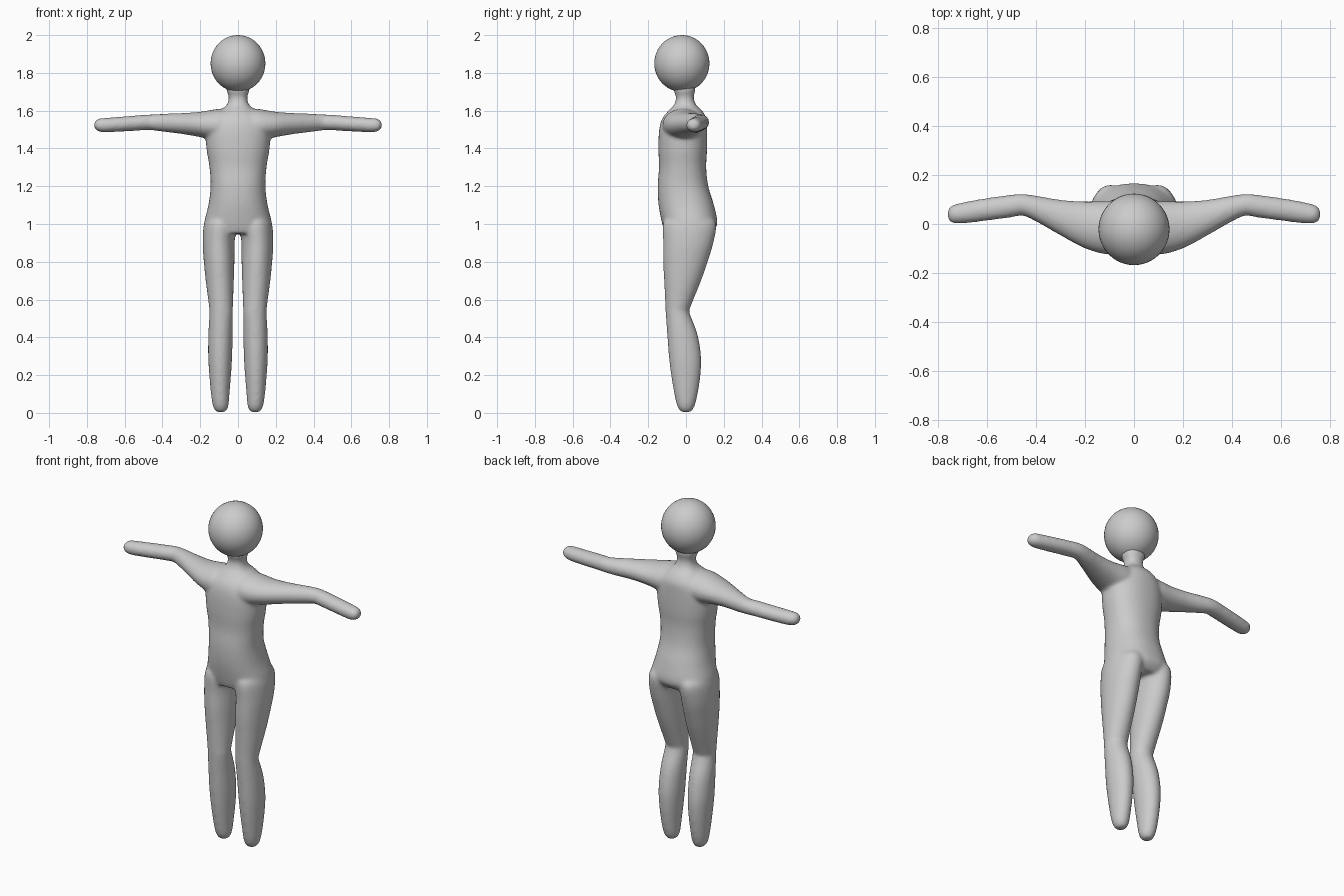
import bpy, bmesh, math
from mathutils import Vector

if "Cube" in bpy.data.objects:
    bpy.data.objects.remove(bpy.data.objects["Cube"], do_unlink=True)

SIDES, STEPS = 40, 5

grey = bpy.data.materials.new("plain grey")
grey.use_nodes = True
grey.diffuse_color = (0.6, 0.6, 0.6, 1)
grey.node_tree.nodes["Principled BSDF"].inputs["Base Color"].default_value = (0.6, 0.6, 0.6, 1)


def spline(rows):
    """Smoothly fill in extra sections between the given rows."""
    out = []
    for i in range(len(rows) - 1):
        a, b, c, d = (Vector(rows[min(max(j, 0), len(rows) - 1)]) for j in range(i - 1, i + 3))
        for s in range(STEPS):
            t = s / STEPS
            m, n = (c - a) / 2, (d - b) / 2
            out.append(b + m * t + (3 * (c - b) - 2 * m - n) * t * t + (2 * (b - c) + m + n) * t ** 3)
    return out + [Vector(rows[-1])]


def loft(bm, rows, place, power=2.0):
    """Skin rounded sections (position, u low, u high, v low, v high)."""
    rings = []
    for p, u0, u1, v0, v1 in spline(rows):
        ring = []
        for k in range(SIDES):
            a = math.tau * k / SIDES
            c, s = (math.copysign(abs(f) ** (2 / power), f) for f in (math.cos(a), math.sin(a)))
            u = (u0 + u1) / 2 + c * (u1 - u0) / 2
            v = (v0 + v1) / 2 + s * (v1 - v0) / 2
            ring.append(bm.verts.new(place(p, u, v)))
        rings.append(ring)
    for r, q in zip(rings, rings[1:]):
        for k in range(SIDES):
            j = (k + 1) % SIDES
            bm.faces.new((r[k], r[j], q[j], q[k]))
    bm.faces.new(rings[0][::-1])
    bm.faces.new(rings[-1])


# Torso and neck: height, half width, front, back
torso = [
    (0.95, 0.165, -0.11, 0.13), (1.0, 0.18, -0.126, 0.166), (1.1, 0.157, -0.145, 0.148),
    (1.2, 0.145, -0.15, 0.118), (1.3, 0.151, -0.143, 0.107), (1.4, 0.167, -0.146, 0.112),
    (1.5, 0.17, -0.142, 0.112), (1.56, 0.14, -0.125, 0.108), (1.6, 0.095, -0.092, 0.085),
    (1.63, 0.06, -0.064, 0.054), (1.67, 0.049, -0.053, 0.041), (1.71, 0.062, -0.066, 0.05),
    (1.74, 0.06, -0.06, 0.05),
]
# Leg: height, inner, outer, front, back
leg = [
    (0.003, 0.075, 0.105, -0.015, 0.015), (0.012, 0.061, 0.121, -0.032, 0.032),
    (0.04, 0.05, 0.134, -0.048, 0.047), (0.1, 0.045, 0.143, -0.062, 0.062),
    (0.2, 0.037, 0.152, -0.079, 0.077), (0.3, 0.031, 0.158, -0.091, 0.08),
    (0.42, 0.028, 0.157, -0.1, 0.06), (0.53, 0.027, 0.151, -0.108, 0.019),
    (0.56, 0.027, 0.153, -0.109, 0.024), (0.7, 0.022, 0.171, -0.116, 0.08),
    (0.8, 0.019, 0.181, -0.121, 0.115), (0.9, 0.018, 0.187, -0.121, 0.145),
    (1.0, 0.01, 0.18, -0.122, 0.16), (1.05, 0.02, 0.15, -0.09, 0.12),
]
# Arm: distance from the middle, front, back, underside, top
arm = [
    (0.02, -0.1, 0.08, 1.46, 1.605), (0.1, -0.125, 0.093, 1.44, 1.61),
    (0.2, -0.1, 0.092, 1.46, 1.594), (0.3, -0.047, 0.099, 1.477, 1.587),
    (0.4, 0.01, 0.116, 1.489, 1.583), (0.455, 0.034, 0.123, 1.496, 1.58),
    (0.5, 0.027, 0.12, 1.496, 1.578), (0.62, 0.011, 0.103, 1.489, 1.568),
    (0.71, 0.001, 0.086, 1.485, 1.561), (0.745, 0.005, 0.075, 1.493, 1.555),
    (0.762, 0.025, 0.055, 1.51, 1.535),
]

# Body: all limbs skinned, then fused into one soft skin
bm = bmesh.new()
loft(bm, [(z, -w, w, f, b) for z, w, f, b in torso], lambda p, u, v: (u, v, p), 2.25)
for side in (1, -1):
    loft(bm, leg, lambda p, u, v: (side * u, v, p))
    loft(bm, arm, lambda p, u, v: (side * p, u, v))
bmesh.ops.recalc_face_normals(bm, faces=bm.faces)
mesh = bpy.data.meshes.new("body")
bm.to_mesh(mesh)
bm.free()
mesh.materials.append(grey)
body = bpy.data.objects.new("body", mesh)
bpy.context.collection.objects.link(body)
fuse = body.modifiers.new("fuse", "REMESH")
fuse.mode = "VOXEL"
fuse.voxel_size = 0.009
fuse.use_smooth_shade = True
soften = body.modifiers.new("soften", "SMOOTH")
soften.factor = 0.5
soften.iterations = 10

# Head
bpy.ops.mesh.primitive_uv_sphere_add(segments=48, ring_count=24, location=(0, -0.022, 1.85))
head = bpy.context.object
head.name = "head"
head.scale = (0.145, 0.146, 0.15)
head.data.materials.append(grey)
bpy.ops.object.shade_smooth()
